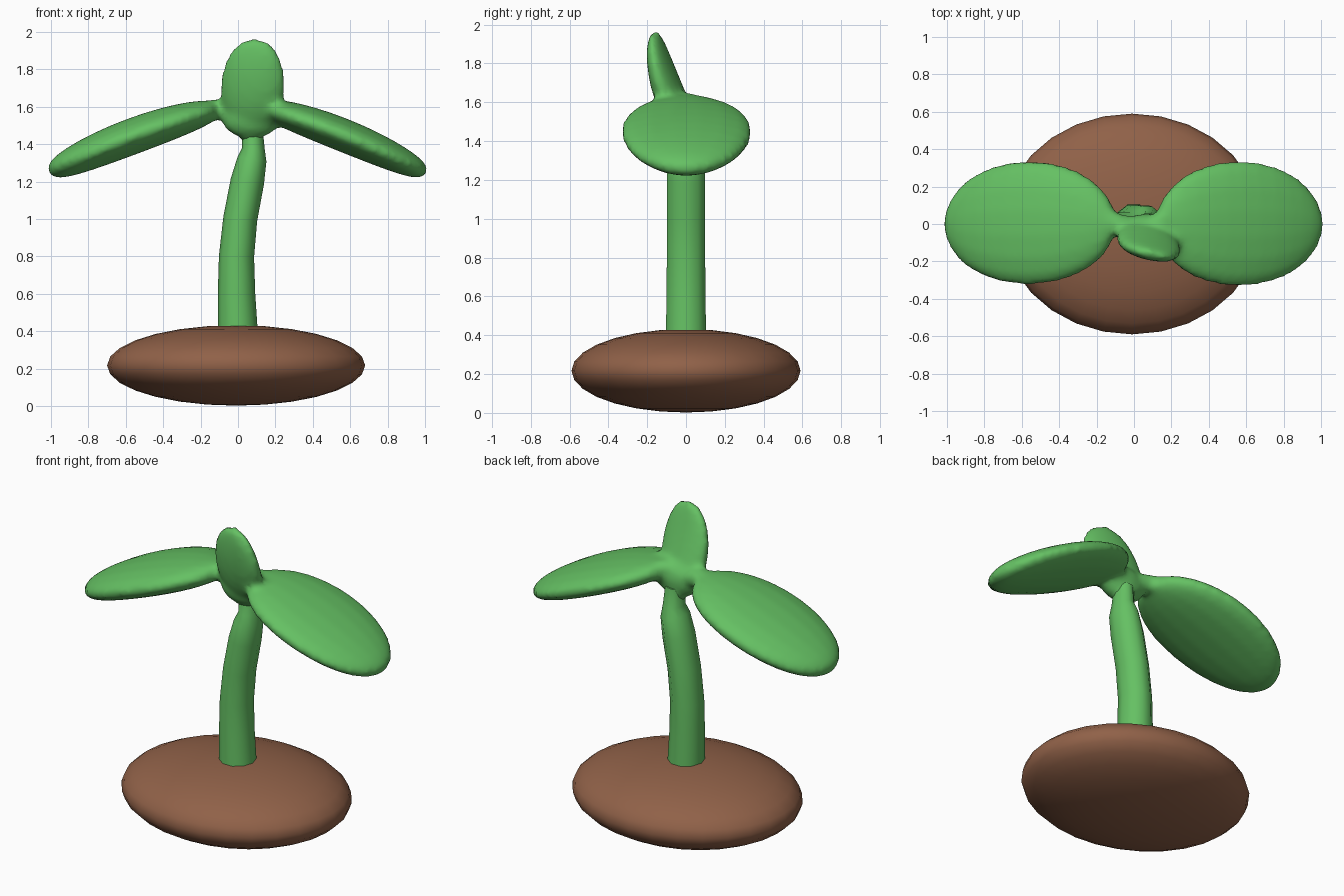
import bpy, bmesh, math
from mathutils import Vector

cube = bpy.data.objects.get("Cube")
if cube:
    bpy.data.objects.remove(cube, do_unlink=True)


def material(name, rgb):
    m = bpy.data.materials.new(name)
    m.use_nodes = True
    m.diffuse_color = (*rgb, 1)
    m.node_tree.nodes["Principled BSDF"].inputs["Base Color"].default_value = (*rgb, 1)
    return m


GREEN = material("leaf green", (0.13, 0.53, 0.125))
BROWN = material("soil brown", (0.28, 0.12, 0.065))


def finish(name, bm, mat):
    bmesh.ops.recalc_face_normals(bm, faces=bm.faces)
    mesh = bpy.data.meshes.new(name)
    bm.to_mesh(mesh)
    bm.free()
    mesh.materials.append(mat)
    ob = bpy.data.objects.new(name, mesh)
    bpy.context.collection.objects.link(ob)
    bpy.ops.object.select_all(action="DESELECT")
    ob.select_set(True)
    bpy.context.view_layer.objects.active = ob
    bpy.ops.object.shade_smooth_by_angle(angle=math.radians(60))
    return ob


def ellipsoid(bm, centre, radii):
    ball = bmesh.ops.create_uvsphere(bm, u_segments=28, v_segments=14, radius=1)
    for v in ball["verts"]:
        v.co = Vector(c + r * p for c, r, p in zip(centre, radii, v.co))


def loft(bm, stations, side, sides):
    """Skin elliptical rings given as (centre, half width along side, half thickness)."""
    side = Vector(side).normalized()
    rings = []
    for i, (c, w, t) in enumerate(stations):
        before = stations[max(i - 1, 0)][0]
        after = stations[min(i + 1, len(stations) - 1)][0]
        normal = side.cross(after - before).normalized()
        angles = [math.tau * (k + 0.5) / sides for k in range(sides)]
        rings.append([bm.verts.new(c + side * w * math.cos(a) + normal * t * math.sin(a))
                      for a in angles])
    for a, b in zip(rings, rings[1:]):
        for k in range(sides):
            n = (k + 1) % sides
            bm.faces.new((a[k], a[n], b[n], b[k]))
    bm.faces.new(rings[0])
    bm.faces.new(rings[-1])


def leaf(bm, root, start, bend, tip, width, thick, side, full=0.95, taper=0.0, rings=16):
    """Plump oval blade along a bent midrib, joined to its root by a short neck."""
    start, bend, tip = Vector(start), Vector(bend), Vector(tip)
    neck = 0.055
    stations = [(Vector(root), neck, neck)]
    for i in range(rings + 1):
        angle = math.pi * i / rings
        t = (1 - math.cos(angle)) / 2
        point = start * (1 - t) ** 2 + bend * 2 * t * (1 - t) + tip * t * t
        low = neck if t < 0.5 else 0.025
        oval = max(math.sin(angle), 0)
        stations.append((point, max(width * oval ** full, low),
                         max(thick * oval ** 0.65 * (1 - taper * t), low)))
    loft(bm, stations, side, 16)


# Mound of soil
soil = bmesh.new()
ellipsoid(soil, (-0.01, 0, 0.217), (0.69, 0.59, 0.215))
finish("soil_mound", soil, BROWN)

# Leaning stem, narrowing into the crown: x, z, half depth, half width
stem = [(0, 0.36, 0.11, 0.108), (-0.008, 0.6, 0.105, 0.1), (-0.008, 0.8, 0.104, 0.094),
        (0.012, 1.0, 0.104, 0.091), (0.05, 1.2, 0.104, 0.09), (0.075, 1.32, 0.098, 0.078),
        (0.082, 1.38, 0.075, 0.06), (0.075, 1.5, 0.06, 0.055)]
stalk = bmesh.new()
loft(stalk, [(Vector((x, 0, z)), d, w) for x, z, d, w in stem], (0, 1, 0), 10)
finish("stem", stalk, GREEN)

# Crown with two drooping leaves and one upright leaf, blended into one body
hub = (0.07, -0.03, 1.54)
leaves = bmesh.new()
ellipsoid(leaves, hub, (0.16, 0.085, 0.11))
leaf(leaves, hub, (0.12, 0, 1.6), (0.56, 0.005, 1.475), (1.005, 0, 1.245),
     0.34, 0.09, (0, 1, 0))
leaf(leaves, hub, (-0.1, 0.005, 1.59), (-0.57, 0.01, 1.465), (-1.01, 0, 1.25),
     0.335, 0.098, (0, 1, 0))
leaf(leaves, (0.07, 0, 1.42), (0.065, -0.005, 1.47), (0.08, -0.13, 1.69),
     (0.085, -0.162, 1.96), 0.178, 0.095, (1, -0.22, 0), full=0.8, taper=0.5)
crown = finish("leafy_crown", leaves, GREEN)
remesh = crown.modifiers.new("Blend", "REMESH")
remesh.mode = "VOXEL"
remesh.voxel_size = 0.02
remesh.use_smooth_shade = True
smooth = crown.modifiers.new("Soften", "SMOOTH")
smooth.factor = 0.5
smooth.iterations = 6
